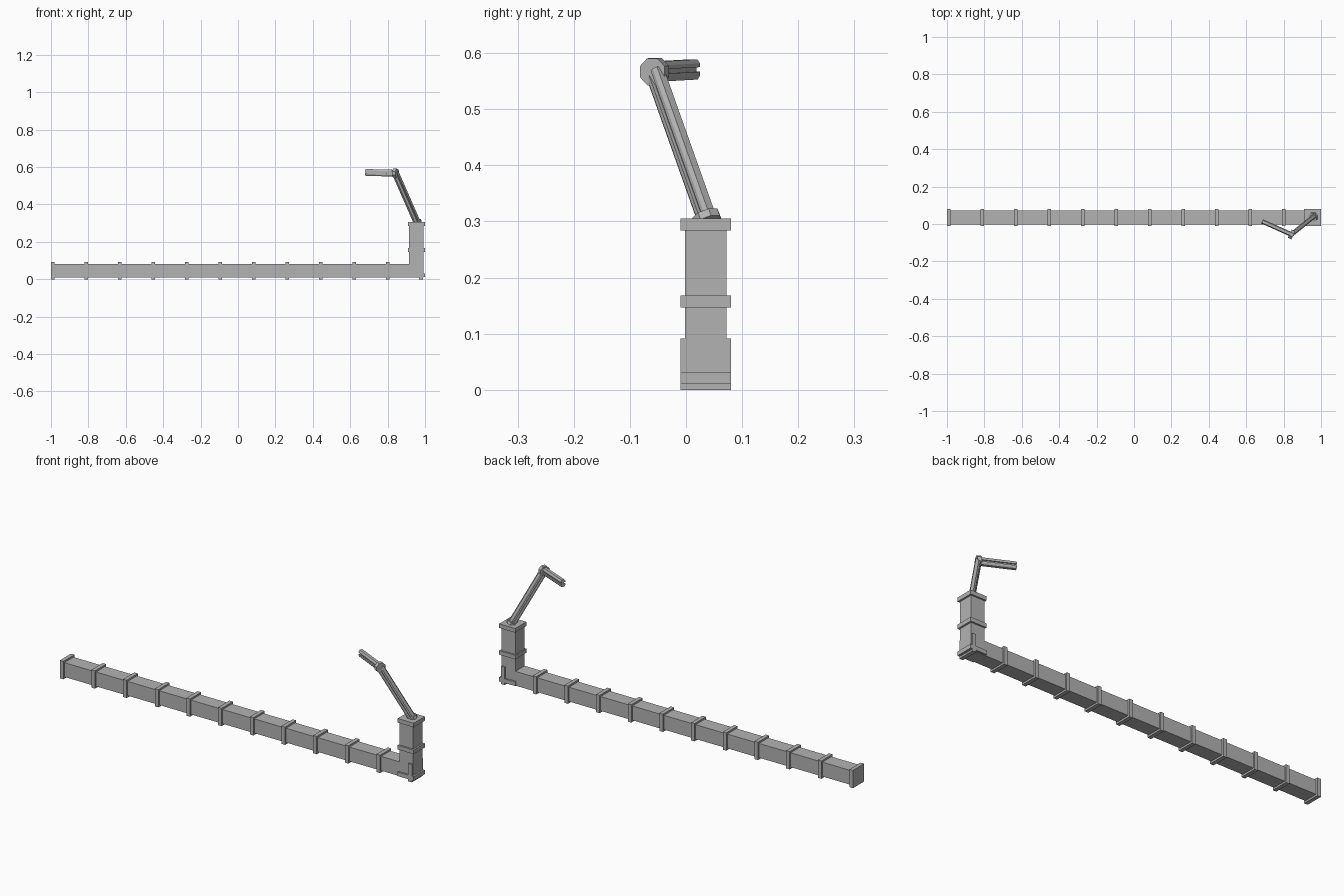
import bpy
import bmesh
import math
from mathutils import Vector

cube = bpy.data.objects.get("Cube")
if cube:
    bpy.data.objects.remove(cube, do_unlink=True)

grey = bpy.data.materials.new("duct_grey")
grey.use_nodes = True
colour = (0.45, 0.45, 0.45, 1)
grey.diffuse_color = colour
grey.node_tree.nodes["Principled BSDF"].inputs["Base Color"].default_value = colour


def make(name, bm):
    bmesh.ops.recalc_face_normals(bm, faces=bm.faces)
    mesh = bpy.data.meshes.new(name)
    bm.to_mesh(mesh)
    bm.free()
    mesh.materials.append(grey)
    obj = bpy.data.objects.new(name, mesh)
    bpy.context.collection.objects.link(obj)
    return obj


def box(name, low, high):
    bm = bmesh.new()
    bmesh.ops.create_cube(bm, size=1)
    for v in bm.verts:
        v.co = [l + (c + 0.5) * (h - l) for c, l, h in zip(v.co, low, high)]
    return make(name, bm)


def extrude_along(name, profile, start, end):
    """Extrude a 2D outline from start to end; its second axis leans upward."""
    start, end = Vector(start), Vector(end)
    axis = (end - start).normalized()
    side = axis.cross(Vector((0, 0, 1))).normalized()
    up = side.cross(axis)
    bm = bmesh.new()
    verts = [bm.verts.new(start + side * a + up * b) for a, b in profile]
    face = bm.faces.new(verts)
    out = bmesh.ops.extrude_face_region(bm, geom=[face])
    moved = [g for g in out["geom"] if isinstance(g, bmesh.types.BMVert)]
    bmesh.ops.translate(bm, verts=moved, vec=end - start)
    # Extruding a lone face keeps its original as the start cap
    return make(name, bm)


def polygon(radius, sides):
    step = math.tau / sides
    return [(radius * math.cos(step * (i + 0.5)), radius * math.sin(step * (i + 0.5)))
            for i in range(sides)]


# Square duct: long run and upright
Y0, Y1 = -0.002, 0.072      # duct sides
C0, C1 = -0.01, 0.08        # collar sides
box("long_duct", (-0.995, Y0, 0.009), (0.991, Y1, 0.082))
box("upright_duct", (0.914, Y0, 0.009), (0.991, Y1, 0.3))

# Flange collars along the run
for i in range(12):
    x = -0.99 + 0.179 * i
    box(f"run_collar_{i + 1}", (x - 0.01, C0, 0), (x + 0.01, C1, 0.091))

# Flange collars up the upright
for name, z in (("corner_collar", 0.011), ("middle_collar", 0.147), ("top_collar", 0.284)):
    box(name, (0.909, C0, z), (1.0, C1, z + 0.021))

# Jointed arm: each link is a grooved beam starting in an octagonal ring
base = Vector((0.957, 0.037, 0.305))
elbow = Vector((0.842, -0.056, 0.567))
tip = Vector((0.685, 0.014, 0.571))
W, H, G = 0.012, 0.018, 0.004   # half width, half height, groove half height
right = [(W * 0.6, -H), (W, -H * 0.6), (W, -G), (W * 0.45, -G),
         (W * 0.45, G), (W, G), (W, H * 0.6), (W * 0.6, H)]
beam = right + [(-a, b) for a, b in reversed(right)]

for name, start, end, thick in (("lower_arm", base, elbow, 0.014), ("upper_arm", elbow, tip, 0.02)):
    axis = (end - start).normalized()
    extrude_along(name, beam, start, end)
    extrude_along(name + "_ring", polygon(0.026, 8),
                  start - axis * thick / 2, start + axis * thick / 2)
